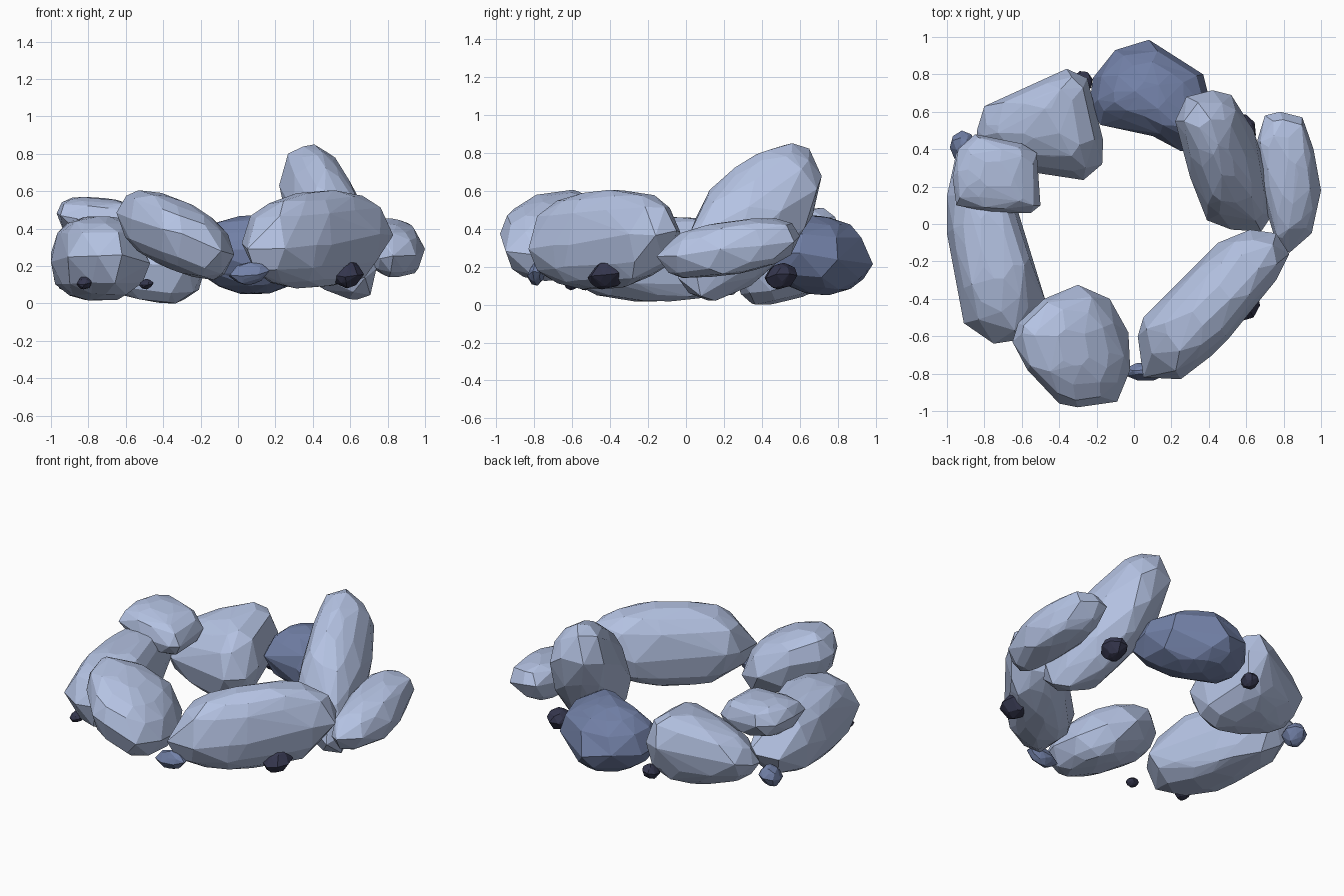
import bpy, bmesh, math, random

if "Cube" in bpy.data.objects:
    bpy.data.objects.remove(bpy.data.objects["Cube"])


def mat(name, rgb):
    m = bpy.data.materials.new(name)
    m.diffuse_color = (*rgb, 1)
    m.use_nodes = True
    m.node_tree.nodes["Principled BSDF"].inputs["Base Color"].default_value = m.diffuse_color
    return m


LIGHT = mat("light stone", (0.46, 0.545, 0.77))
BLUE = mat("slate blue stone", (0.17, 0.22, 0.39))
DARK = mat("dark stone", (0.035, 0.037, 0.075))


def stone(name, outline, z0, z1, slope=(0, 0), half=0.2, e=0.7, m=LIGHT, seed=1, jitter=0.08, taper=(0, 0), bend=0):
    """Faceted stone: plan outline, rounded above and below a tilted mid plane."""
    rnd = random.Random(seed)
    n = len(outline)
    cx = (min(p[0] for p in outline) + max(p[0] for p in outline)) / 2
    cy = (min(p[1] for p in outline) + max(p[1] for p in outline)) / 2
    outline = [(x, y + bend * (x - cx) ** 2) for x, y in outline]  # straighten a curved stone
    pts = []
    for deg in (-78, -54, -28, 0, 28, 54, 78):
        a = math.radians(deg)
        r = math.cos(a) ** e
        h = math.copysign(abs(math.sin(a)) ** e, a) * half
        for i in range(n):
            k = 1 if deg == 0 else r * (1 - rnd.random() * jitter)
            t = 0 if deg == 0 else rnd.random() * 0.7
            p, q = outline[i], outline[(i + 1) % n]
            x = (p[0] + (q[0] - p[0]) * t - cx) * k
            y = (p[1] + (q[1] - p[1]) * t - cy) * k
            z = h * (1 - rnd.random() * jitter) * (1 + taper[0] * x + taper[1] * y)
            z += slope[0] * x + slope[1] * y
            if deg == 0:
                z += rnd.uniform(-.12, .12) * half
            pts.append([cx + x, cy + y, z])
    # fit the height exactly
    lo, hi = min(p[2] for p in pts), max(p[2] for p in pts)
    bm = bmesh.new()
    for p in pts:
        bm.verts.new((p[0], p[1], z0 + (p[2] - lo) / (hi - lo) * (z1 - z0)))
    bmesh.ops.convex_hull(bm, input=bm.verts[:])
    bmesh.ops.delete(bm, geom=[v for v in bm.verts if not v.link_faces], context='VERTS')
    if bend:
        for v in bm.verts:
            v.co.y -= bend * (v.co.x - cx) ** 2
    else:
        bmesh.ops.dissolve_limit(bm, angle_limit=math.radians(4), verts=bm.verts[:], edges=bm.edges[:])
    bmesh.ops.recalc_face_normals(bm, faces=bm.faces[:])
    me = bpy.data.meshes.new(name)
    bm.to_mesh(me)
    bm.free()
    me.materials.append(m)
    ob = bpy.data.objects.new(name, me)
    bpy.context.collection.objects.link(ob)
    return ob


# Large stones of the ring
stone("back_stone", [(-.24, .62), (-.22, .78), (-.1, .93), (.08, .985), (.22, .9), (.37, .8), (.42, .6),
                     (.37, .4), (.25, .39), (.1, .47), (-.03, .54), (-.18, .53)],
      .05, .475, (0, -.08), .2, .85, BLUE, 2, bend=1.0)
stone("back_left_stone", [(-.84, .5), (-.8, .63), (-.5, .76), (-.36, .83), (-.25, .78), (-.22, .6),
                          (-.165, .45), (-.17, .32), (-.27, .235), (-.5, .28), (-.7, .3), (-.84, .42)],
      0, .51, (.04, .22), .22, .72, LIGHT, 3, taper=(1.0, 0))
stone("left_top_stone", [(-.97, .25), (-.94, .4), (-.85, .48), (-.6, .43), (-.52, .38), (-.5, .1),
                         (-.55, .06), (-.75, .06), (-.95, .1)],
      .33, .57, (-.1, .04), .13, .6, LIGHT, 4)
stone("left_stone", [(-1, .15), (-.95, .38), (-.75, .42), (-.63, .1), (-.57, -.1), (-.47, -.42),
                     (-.62, -.62), (-.75, -.64), (-.91, -.53), (-.96, -.25), (-1, -.05)],
      .015, .465, (0, 0), .22, .65, LIGHT, 5)
stone("front_left_stone", [(-.65, -.63), (-.62, -.53), (-.48, -.4), (-.3, -.325), (-.13, -.4), (-.03, -.58),
                           (-.02, -.78), (-.09, -.95), (-.3, -.98), (-.4, -.96), (-.57, -.78)],
      .125, .605, (-.45, 0), .235, .7, LIGHT, 6)
stone("front_right_stone", [(.02, -.6), (.05, -.5), (.3, -.25), (.45, -.1), (.62, -.03), (.76, -.05),
                            (.83, -.16), (.76, -.3), (.5, -.62), (.42, -.7), (.25, -.83), (.05, -.82)],
      .08, .605, (.05, .03), .26, .76, LIGHT, 7)
stone("right_leaning_stone", [(.22, .55), (.28, .68), (.42, .715), (.52, .69), (.64, .5), (.72, .25),
                              (.74, .05), (.68, -.04), (.52, -.03), (.39, .02), (.3, .25), (.26, .42)],
      .02, .85, (-.5, .62), .4, .88, LIGHT, 8)
stone("right_stone", [(.66, .3), (.66, .45), (.7, .58), (.78, .6), (.9, .57), (.96, .4), (1, .18),
                      (.95, -.05), (.83, -.155), (.76, -.1), (.7, .1)],
      .14, .455, (-.06, .14), .14, .65, LIGHT, 9)

# Pebbles around the ring: name, centre x, y, radii x, y, height range, colour
PEBBLES = [
    ("left_front_pebble", -.82, -.52, .045, .05, .075, .15, DARK),
    ("small_front_pebble", -.49, -.6, .04, .04, .075, .13, DARK),
    ("front_pebble", .06, -.79, .115, .05, .1, .22, BLUE),
    ("front_right_pebble", .585, -.42, .09, .1, .08, .23, DARK),
    ("left_pebble", -.915, .415, .07, .085, .07, .21, BLUE),
    ("back_left_pebble", -.275, .76, .055, .06, .08, .18, DARK),
    ("back_right_pebble", .575, .5, .08, .09, .08, .22, DARK),
]
for i, (name, x, y, rx, ry, z0, z1, m) in enumerate(PEBBLES):
    ring = [(x + rx * math.cos(k * math.pi / 4 + i), y + ry * math.sin(k * math.pi / 4 + i)) for k in range(8)]
    stone(name, ring, z0, z1, (.1, .1), (z1 - z0) / 2, .85, m, 20 + i, .25)
